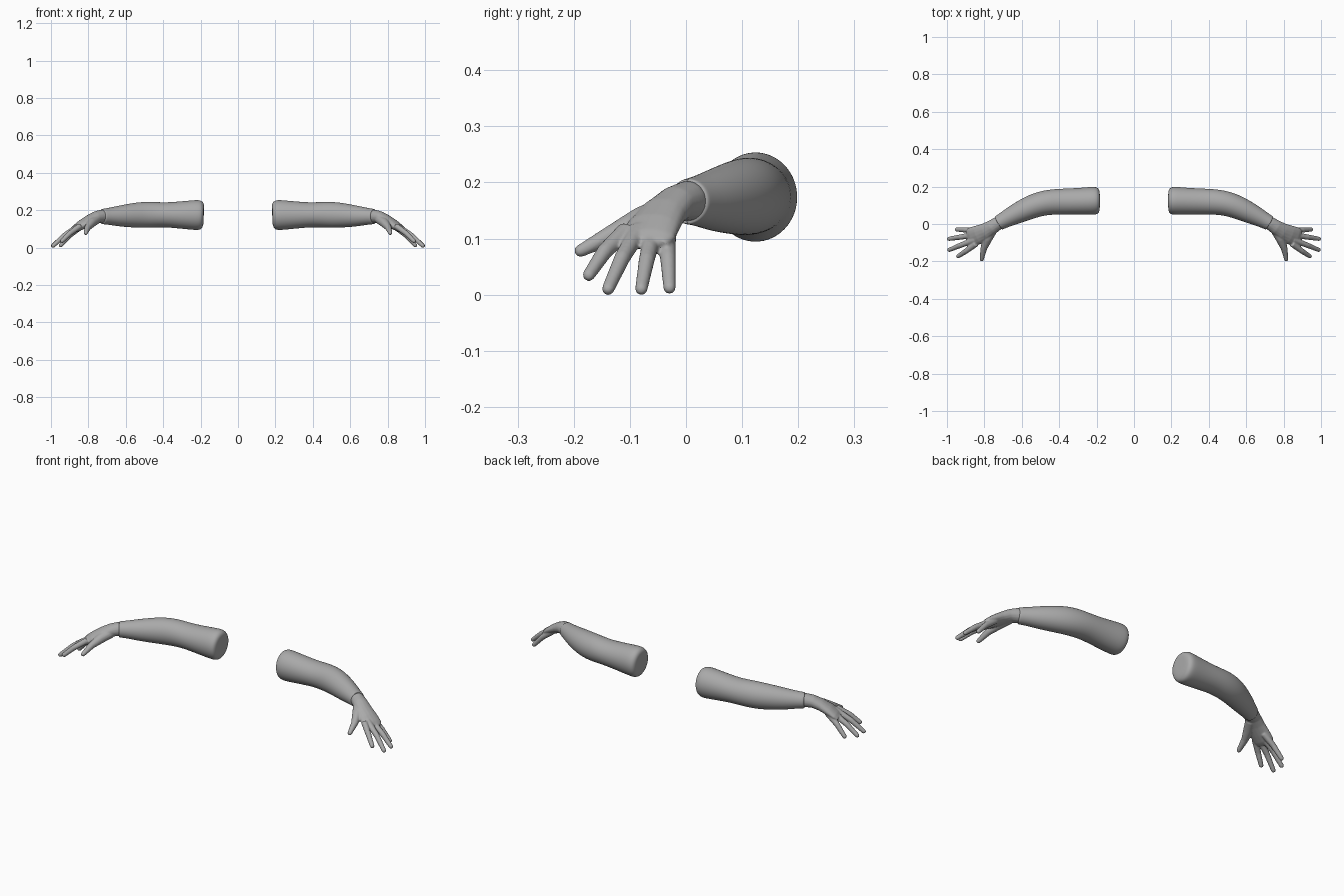
import bpy, bmesh, math
from mathutils import Vector

skin = bpy.data.materials.new("grey_skin")
skin.diffuse_color = (0.4, 0.4, 0.4, 1)


def loft(bm, rings, seg=16, caps=(True, True)):
    """Rings are (x, y, z, half width, half height) along a path."""
    pts = [Vector(r[:3]) for r in rings]
    loops = []
    for i, r in enumerate(rings):
        t = (pts[min(i + 1, len(pts) - 1)] - pts[max(i - 1, 0)]).normalized()
        side = t.cross(Vector((0, 0, 1))).normalized()
        up = side.cross(t)
        loops.append([bm.verts.new(pts[i] + side * r[3] * math.cos(a) + up * r[4] * math.sin(a))
                      for a in (2 * math.pi * k / seg for k in range(seg))])
    for a, b in zip(loops, loops[1:]):
        for k in range(seg):
            n = (k + 1) % seg
            bm.faces.new((a[k], a[n], b[n], b[k]))
    if caps[0]:
        bm.faces.new(loops[0][::-1])
    if caps[1]:
        bm.faces.new(loops[-1])


def finger(bm, joints, radii):
    """Tapered tube with a rounded tip."""
    pts = [Vector(j) for j in joints]
    d = (pts[-1] - pts[-2]).normalized()
    r = radii[-1]
    rings = [(*p, q, q) for p, q in zip(pts[:-1], radii)]
    for k in range(5):
        a = k / 4 * math.radians(80)
        rings.append((*(pts[-1] - d * r * (1 - math.sin(a))), r * math.cos(a), r * math.cos(a)))
    loft(bm, rings, 12)


def finish(bm, name):
    bmesh.ops.recalc_face_normals(bm, faces=bm.faces)
    for f in bm.faces:
        f.smooth = True
    me = bpy.data.meshes.new(name)
    bm.to_mesh(me)
    bm.free()
    me.materials.append(skin)
    ob = bpy.data.objects.new(name, me)
    bpy.context.collection.objects.link(ob)
    return ob


# Arms: rounded stump, elbow, forearm and wrist opening
bm = bmesh.new()
loft(bm, [
    (0.183, 0.125, 0.173, 0.035, 0.040),
    (0.185, 0.125, 0.173, 0.062, 0.066),
    (0.200, 0.125, 0.174, 0.077, 0.083),
    (0.240, 0.123, 0.174, 0.076, 0.081),
    (0.310, 0.121, 0.174, 0.072, 0.074),
    (0.390, 0.120, 0.175, 0.070, 0.067),
    (0.450, 0.117, 0.176, 0.069, 0.070),
    (0.510, 0.106, 0.175, 0.067, 0.071),
    (0.570, 0.083, 0.172, 0.063, 0.066),
    (0.640, 0.050, 0.168, 0.054, 0.056),
    (0.690, 0.024, 0.167, 0.045, 0.046),
    (0.722, 0.006, 0.166, 0.041, 0.042),
    (0.728, 0.003, 0.166, 0.040, 0.041),
    (0.727, 0.003, 0.166, 0.037, 0.038),
    (0.710, 0.012, 0.166, 0.034, 0.035),
], caps=(True, False))
arm = finish(bm, "arms")
sub = arm.modifiers.new("smooth_surface", "SUBSURF")
sub.levels = sub.render_levels = 2

# Hands: palm, four fingers and thumb fused into one skin
bm = bmesh.new()
loft(bm, [
    (0.700, 0.019, 0.167, 0.034, 0.034),
    (0.730, 0.002, 0.167, 0.036, 0.036),
    (0.760, -0.018, 0.162, 0.039, 0.032),
    (0.795, -0.040, 0.145, 0.045, 0.029),
    (0.835, -0.058, 0.122, 0.051, 0.025),
    (0.868, -0.070, 0.101, 0.053, 0.019),
    (0.885, -0.076, 0.090, 0.045, 0.012),
])
for base, mid, tip in (
    ((0.845, -0.106, 0.115), (0.898, -0.145, 0.077), (0.948, -0.178, 0.028)),   # index
    ((0.850, -0.084, 0.115), (0.928, -0.114, 0.065), (0.996, -0.142, 0.003)),   # middle
    ((0.850, -0.058, 0.112), (0.930, -0.070, 0.062), (0.998, -0.081, 0.003)),   # ring
    ((0.840, -0.034, 0.112), (0.900, -0.032, 0.065), (0.955, -0.029, 0.004)),   # little
):
    finger(bm, (base, mid, tip), (0.0165, 0.0145, 0.0115))
finger(bm, ((0.755, -0.030, 0.152), (0.783, -0.080, 0.132),
            (0.803, -0.130, 0.108), (0.816, -0.198, 0.073)),
       (0.026, 0.025, 0.018, 0.0115))
hand = finish(bm, "hands")
rm = hand.modifiers.new("fuse", "REMESH")
rm.mode = "VOXEL"
rm.voxel_size = 0.0035
rm.use_smooth_shade = True
sm = hand.modifiers.new("soften", "SMOOTH")
sm.factor, sm.iterations = 0.5, 6

# Mirror both parts to the other side
for ob in (arm, hand):
    ob.modifiers.new("other_side", "MIRROR").use_mirror_merge = False
